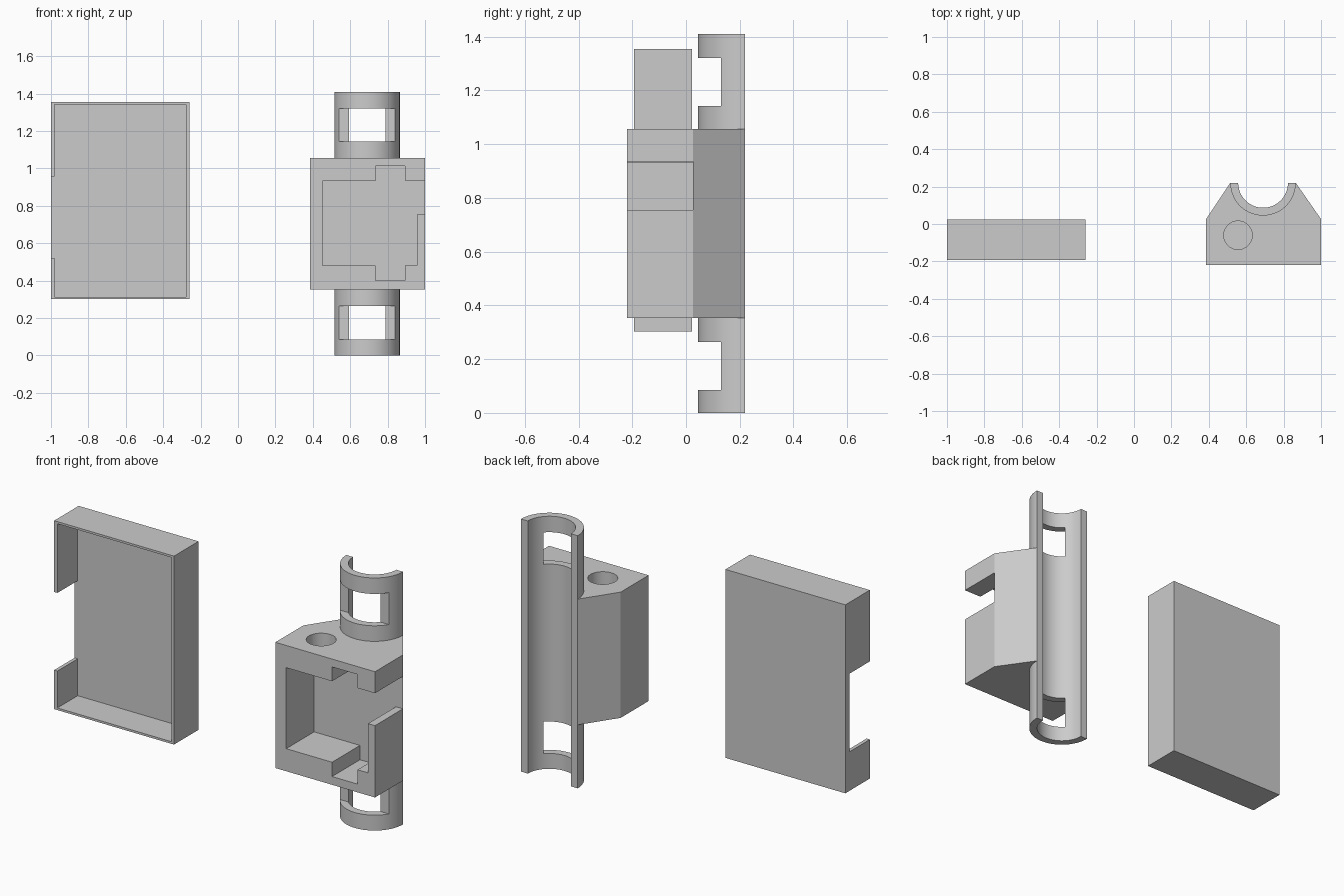
import bpy, bmesh, math
from mathutils import Vector

if "Cube" in bpy.data.objects:
    bpy.data.objects.remove(bpy.data.objects["Cube"])


def prism(name, pts, axis, a, b):
    """Extrude a 2D profile: axis 'z' uses (x, y) points, axis 'y' uses (x, z)."""
    bm = bmesh.new()
    place = (lambda p: (p[0], p[1], a)) if axis == 'z' else (lambda p: (p[0], a, p[1]))
    face = bm.faces.new([bm.verts.new(place(p)) for p in pts])
    ext = bmesh.ops.extrude_face_region(bm, geom=[face])
    shift = Vector((0, 0, b - a)) if axis == 'z' else Vector((0, b - a, 0))
    bmesh.ops.translate(bm, vec=shift,
                        verts=[v for v in ext['geom'] if isinstance(v, bmesh.types.BMVert)])
    bmesh.ops.recalc_face_normals(bm, faces=bm.faces)
    mesh = bpy.data.meshes.new(name)
    bm.to_mesh(mesh)
    bm.free()
    obj = bpy.data.objects.new(name, mesh)
    bpy.context.collection.objects.link(obj)
    return obj


def box(name, x0, x1, y0, y1, z0, z1):
    return prism(name, [(x0, y0), (x1, y0), (x1, y1), (x0, y1)], 'z', z0, z1)


def arc(cx, cy, r, start, end, n):
    return [(cx + r * math.cos(math.radians(start + (end - start) * i / n)),
             cy + r * math.sin(math.radians(start + (end - start) * i / n)))
            for i in range(n + 1)]


def combine(obj, other, operation='DIFFERENCE'):
    mod = obj.modifiers.new("combine", 'BOOLEAN')
    mod.operation, mod.solver, mod.object = operation, 'EXACT', other
    bpy.context.view_layer.objects.active = obj
    bpy.ops.object.modifier_apply(modifier=mod.name)
    bpy.data.objects.remove(other)


# Cover: shallow tray open to the front, with a notch in its left wall
cover = box("cover", -1, -0.26, -0.193, 0.023, 0.302, 1.354)
combine(cover, box("cavity", -0.98, -0.277, -0.3, -0.014, 0.314, 1.342))
combine(cover, box("notch", -1.1, -0.95, -0.3, -0.014, 0.52, 0.956))

# Holder: block with tapered back, joined to a long half-round
CX, BACK = 0.69, 0.22
holder = prism("holder", [(0.385, -0.22), (1.0, -0.22), (1.0, 0.026), (0.865, BACK),
                          (0.515, BACK), (0.385, 0.026)], 'z', 0.354, 1.056)
combine(holder, prism("clip", arc(CX, BACK, 0.175, 180, 360, 48), 'z', 0, 1.41), 'UNION')

# Round channel along the whole back
combine(holder, prism("channel", arc(CX, BACK, 0.133, 0, 360, 96)[:-1], 'z', -0.1, 1.5))

# Strap windows in both ends of the half-round
for z0, z1 in ((0.086, 0.264), (1.143, 1.321)):
    combine(holder, box("window", 0.4, 1.0, -0.1, 0.13, z0, z1))

# Stepped front pocket with a side opening
pocket = [(0.452, 0.48), (0.735, 0.48), (0.735, 0.40), (0.892, 0.40), (0.892, 0.48),
          (0.957, 0.48), (0.957, 0.755), (1.1, 0.755), (1.1, 0.936), (0.892, 0.936),
          (0.892, 1.012), (0.735, 1.012), (0.735, 0.932), (0.452, 0.932)]
combine(holder, prism("pocket", pocket, 'y', -0.4, 0.026))

# Cable hole from the top into the pocket
combine(holder, prism("cable_hole", arc(0.556, -0.06, 0.076, 0, 360, 48)[:-1], 'z', 0.8, 1.2))

bpy.ops.object.select_all(action='DESELECT')
holder.select_set(True)
bpy.context.view_layer.objects.active = holder
bpy.ops.object.shade_smooth_by_angle(angle=math.radians(25))
